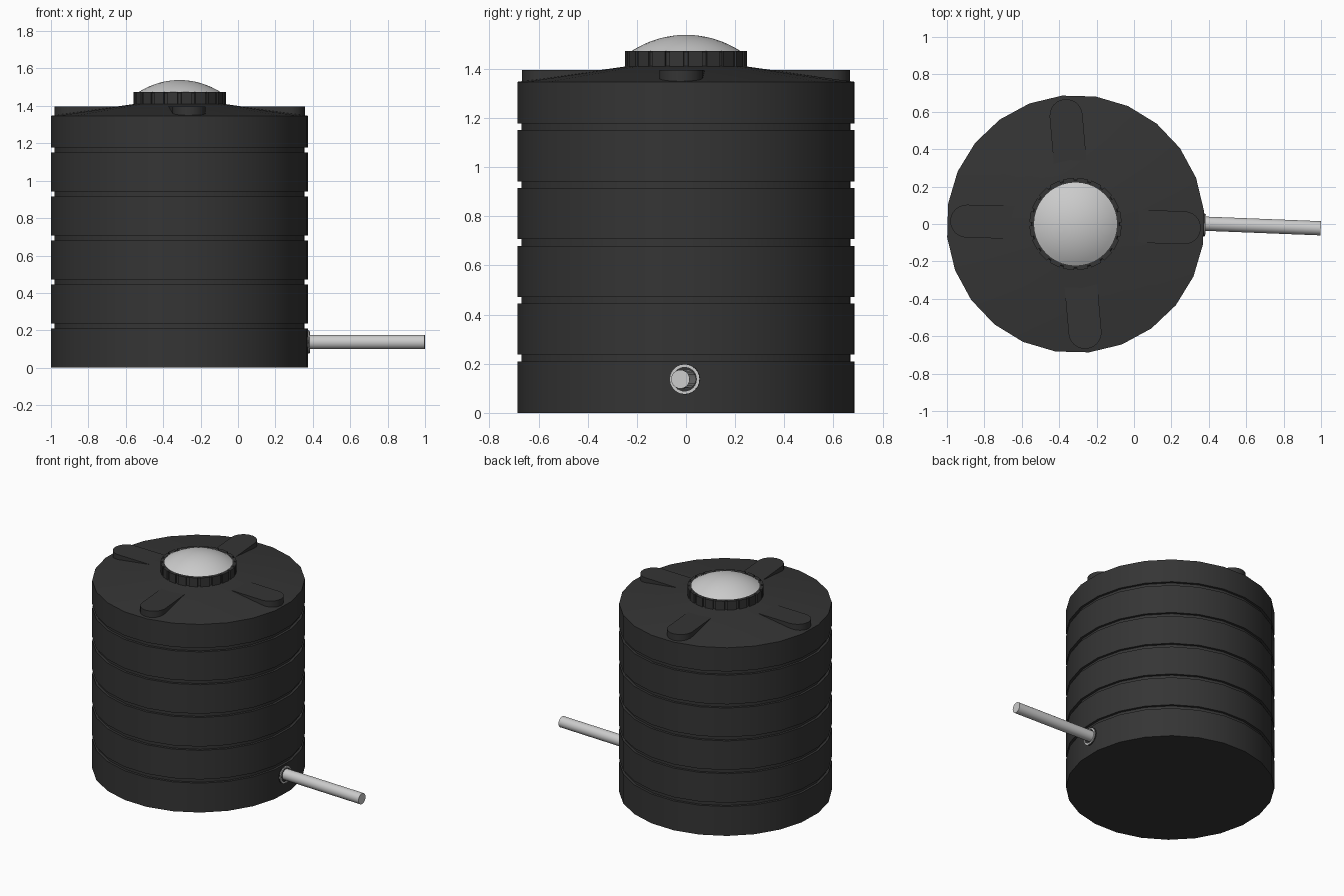
import bpy, bmesh
from math import sin, cos, pi, radians
from mathutils import Matrix, Vector

if "Cube" in bpy.data.objects:
    bpy.data.objects.remove(bpy.data.objects["Cube"])

CX = -0.3125          # tank axis
black = bpy.data.materials.new("black_plastic")
black.diffuse_color = (0.035, 0.035, 0.035, 1)
black.use_nodes = True
black.node_tree.nodes["Principled BSDF"].inputs["Base Color"].default_value = black.diffuse_color


def finish(name, bm, mat=None, angle=30):
    bmesh.ops.recalc_face_normals(bm, faces=bm.faces)
    me = bpy.data.meshes.new(name)
    bm.to_mesh(me)
    bm.free()
    ob = bpy.data.objects.new(name, me)
    bpy.context.collection.objects.link(ob)
    if mat:
        me.materials.append(mat)
    bpy.ops.object.select_all(action='DESELECT')
    ob.select_set(True)
    bpy.context.view_layer.objects.active = ob
    bpy.ops.object.shade_smooth_by_angle(angle=radians(angle))
    return ob


def lathe(name, profile, sides, mat=None, start=0, matrix=None, closed=False):
    """Revolve (radius, z) points; r = 0 ends become poles."""
    bm = bmesh.new()
    rings = []
    for r, z in profile:
        n = 1 if r == 0 else sides
        rings.append([bm.verts.new((r * cos(start + 2 * pi * i / sides),
                                    r * sin(start + 2 * pi * i / sides), z)) for i in range(n)])
    pairs = list(zip(rings, rings[1:])) + ([(rings[-1], rings[0])] if closed else [])
    for a, b in pairs:
        for i in range(sides):
            j = (i + 1) % sides
            quad = [a[i % len(a)], a[j % len(a)], b[j % len(b)], b[i % len(b)]]
            bm.faces.new(list(dict.fromkeys(quad)))
    bm.transform(matrix or Matrix.Translation((CX, 0, 0)))
    return finish(name, bm, mat)


# Tank body: banded wall with five grooves and a shallow conical roof
R, RG = 0.69, 0.673
wall = [(0, 0), (R, 0)]
for k in range(5):
    z = 0.21 + 0.235 * k
    wall += [(R, z), (RG, z), (RG, z + 0.027), (R, z + 0.027)]
wall += [(R, 1.347), (0.23, 1.412), (0, 1.412)]
lathe("tank_body", wall, 24, black, radians(6))

# Roof ribs: flat-topped pads with round outer ends
for name, ang in (("right", -2), ("back", 95), ("left", 178.5), ("front", 275)):
    bm = bmesh.new()
    outline = [(0.3, -0.088)]
    outline += [(0.582 + 0.088 * cos(t), 0.088 * sin(t))
                for t in (pi * (i / 12 - 0.5) for i in range(13))]
    outline += [(0.3, 0.088)]
    f = bm.faces.new([bm.verts.new((x, y, 1.345)) for x, y in outline])
    ex = bmesh.ops.extrude_face_region(bm, geom=[f])
    for v in ex["geom"]:
        if isinstance(v, bmesh.types.BMVert):
            v.co.z = 1.396
    bm.transform(Matrix.Translation((CX, 0, 0)) @ Matrix.Rotation(radians(ang), 4, 'Z'))
    finish("roof_rib_" + name, bm, black)

# Lid collar with raised grips
lathe("lid_collar", [(0.222, 1.40), (0.238, 1.40), (0.238, 1.468), (0.232, 1.473), (0.222, 1.473)],
      40, black, closed=True)
bm = bmesh.new()
for i in range(20):
    m = (Matrix.Translation((CX, 0, 1.4365)) @ Matrix.Rotation(2 * pi * (i + 0.5) / 20, 4, 'Z')
         @ Matrix.Translation((0.236, 0, 0)) @ Matrix.Diagonal((0.02, 0.058, 0.073, 1)))
    bmesh.ops.create_cube(bm, size=1, matrix=m)
finish("lid_grips", bm, black)

# Domed lid: spherical cap, 0.228 wide and 0.07 high
h, a = 0.07, 0.228
rs = (a * a + h * h) / (2 * h)
cap = []
for i in range(9):
    r = a * (1 - i / 8)
    cap.append((r, 1.538 - rs + (rs * rs - r * r) ** 0.5))
lathe("lid_dome", [(0, 1.43), (a, 1.43)] + cap, 40)

# Outlet: pipe, flange and retaining ring along a slightly turned axis
d = Vector((0.63, -0.025, 0)).normalized()
outlet = Matrix.Translation((0.37, 0.002, 0.137)) @ d.to_track_quat('Z', 'Y').to_matrix().to_4x4()
lathe("outlet_pipe", [(0, -0.03), (0.038, -0.03), (0.038, 0.629), (0, 0.629)], 24, None, 0, outlet)
seat = Matrix.Translation((0.37, -0.005, 0.137)) @ d.to_track_quat('Z', 'Y').to_matrix().to_4x4()
lathe("outlet_flange", [(0, -0.02), (0.062, -0.02), (0.062, 0.008), (0, 0.008)], 24, black, 0, seat)
lathe("outlet_ring", [(0.05, 0), (0.06, 0), (0.06, 0.013), (0.05, 0.013)], 24, None, 0, seat, True)
